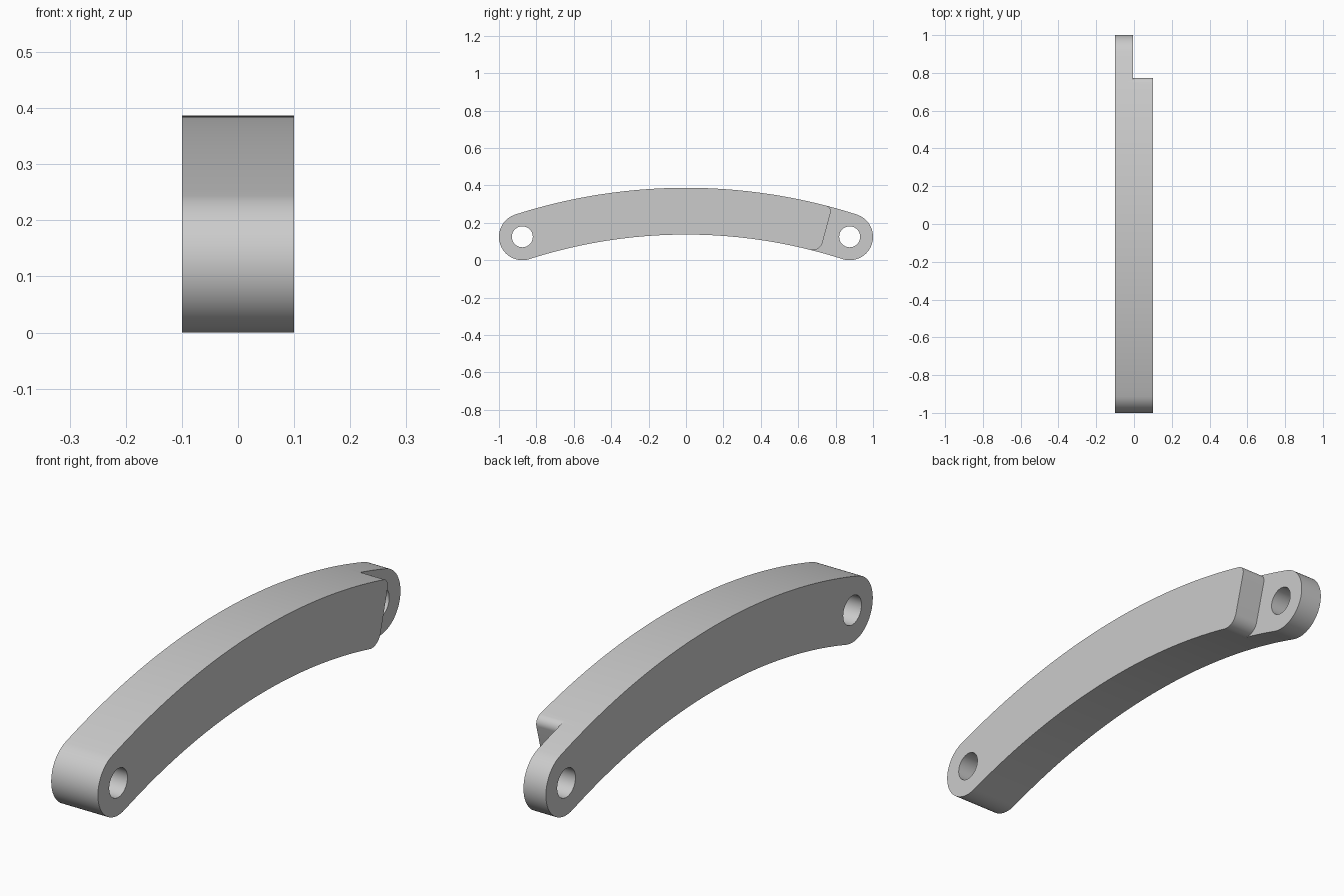
import bpy, bmesh
from math import sin, cos, asin, pi, hypot

cube = bpy.data.objects.get("Cube")
if cube:
    bpy.data.objects.remove(cube, do_unlink=True)

# Main dimensions: a curved bar with round, drilled ends and one half-lapped end
HALF_WIDTH = 0.1
END_Y, END_Z, END_R = 0.875, 0.125, 0.125
HOLE_R = 0.056
MID_Z = 0.262
SAG = MID_Z - END_Z
BEND_R = (END_Y ** 2 + SAG ** 2) / (2 * SAG)
BEND_Z = MID_Z - BEND_R
END_ANGLE = asin(END_Y / BEND_R)
OUTER_R, INNER_R = BEND_R + END_R, BEND_R - END_R
LAP_ANGLE = 0.2645
LAP_X = -0.004

grey = bpy.data.materials.new("plain grey")
grey.use_nodes = True
grey.diffuse_color = (0.6, 0.6, 0.6, 1)
grey.node_tree.nodes["Principled BSDF"].inputs["Base Color"].default_value = (0.6, 0.6, 0.6, 1)


def polar(radius, angle):
    """Point on the bend circle; the angle is measured from straight up."""
    return radius * sin(angle), BEND_Z + radius * cos(angle)


def arc(center, radius, start, end, steps):
    angles = [start + (end - start) * i / steps for i in range(steps + 1)]
    return [(center[0] + radius * sin(a), center[1] + radius * cos(a)) for a in angles]


def extrude_profile(name, points, x0, x1):
    """Solid from a closed outline in the y-z plane."""
    bm = bmesh.new()
    face = bm.faces.new([bm.verts.new((x0, y, z)) for y, z in points])
    result = bmesh.ops.extrude_face_region(bm, geom=[face])
    moved = [v for v in result["geom"] if isinstance(v, bmesh.types.BMVert)]
    bmesh.ops.translate(bm, verts=moved, vec=(x1 - x0, 0, 0))
    bmesh.ops.recalc_face_normals(bm, faces=bm.faces)
    mesh = bpy.data.meshes.new(name)
    bm.to_mesh(mesh)
    bm.free()
    mesh.materials.append(grey)
    obj = bpy.data.objects.new(name, mesh)
    bpy.context.collection.objects.link(obj)
    return obj


def cut(target, cutter):
    mod = target.modifiers.new("cut", "BOOLEAN")
    mod.operation, mod.solver, mod.object = "DIFFERENCE", "EXACT", cutter
    bpy.context.view_layer.objects.active = target
    bpy.ops.object.modifier_apply(modifier=mod.name)
    bpy.data.objects.remove(cutter, do_unlink=True)


# Curved bar with rounded ends
bend = (0, BEND_Z)
outline = arc(bend, OUTER_R, -END_ANGLE, END_ANGLE, 48)
outline += arc((END_Y, END_Z), END_R, END_ANGLE, END_ANGLE + pi, 32)[1:-1]
outline += arc(bend, INNER_R, END_ANGLE, -END_ANGLE, 48)
outline += arc((-END_Y, END_Z), END_R, pi - END_ANGLE, 2 * pi - END_ANGLE, 32)[1:-1]
bar = extrude_profile("curved_link_bar", outline, -HALF_WIDTH, HALF_WIDTH)

# Half-lap at the back end, leaving a rounded shoulder
top_r, low_r = 0.032, 0.055
top_a = LAP_ANGLE - asin(top_r / (OUTER_R - top_r))
low_a = LAP_ANGLE - asin(low_r / (INNER_R + low_r))
lap = [polar(OUTER_R + 0.1, top_a)]
lap += arc(polar(OUTER_R - top_r, top_a), top_r, top_a, LAP_ANGLE + pi / 2, 10)
lap += arc(polar(INNER_R + low_r, low_a), low_r, LAP_ANGLE + pi / 2, low_a + pi, 12)
lap += [polar(INNER_R - 0.1, low_a), (1.2, -0.3), (1.2, 0.5)]
cut(bar, extrude_profile("lap_cutter", lap, LAP_X, 2 * HALF_WIDTH))

# Pin holes through both ends
for side in (-1, 1):
    circle = arc((side * END_Y, END_Z), HOLE_R, 0, 2 * pi, 40)[:-1]
    cut(bar, extrude_profile("hole_cutter", circle, -2 * HALF_WIDTH, 2 * HALF_WIDTH))

# Smooth curved walls, crisp edges
bpy.ops.object.select_all(action="DESELECT")
bar.select_set(True)
bpy.context.view_layer.objects.active = bar
bpy.ops.object.shade_smooth_by_angle(angle=0.5)
